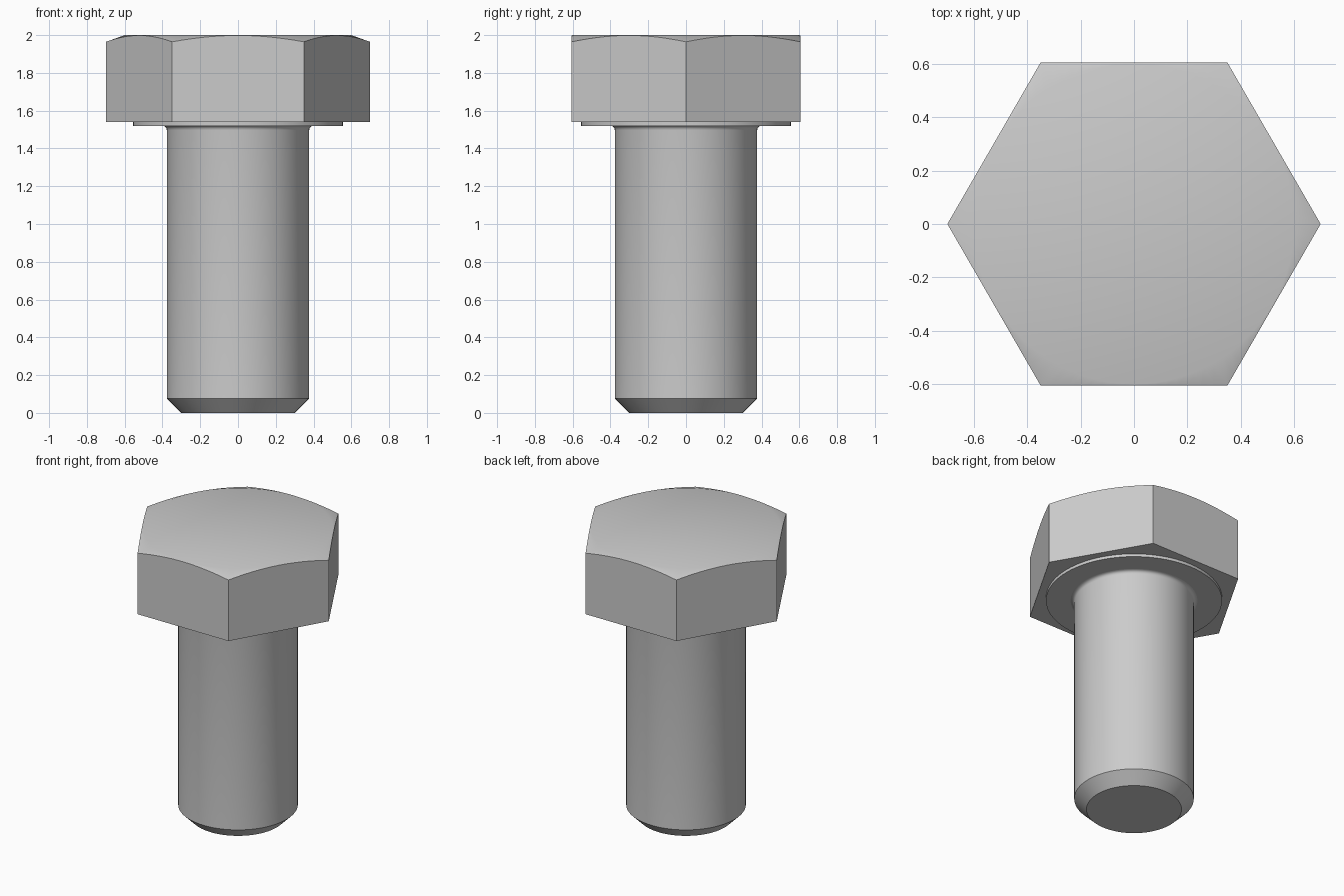
import bpy
import bmesh
from math import cos, pi, radians, sin

cube = bpy.data.objects.get("Cube")
if cube:
    bpy.data.objects.remove(cube, do_unlink=True)

STEPS = 96
APOTHEM = 0.605
FLAT_RADIUS = 0.6
CHAMFER_SLOPE = 0.36

steel = bpy.data.materials.new("steel_grey")
steel.use_nodes = True
colour = (0.6, 0.6, 0.6, 1)
steel.diffuse_color = colour
steel.node_tree.nodes["Principled BSDF"].inputs["Base Color"].default_value = colour


def hex_radius(angle):
    return APOTHEM / cos(angle % (pi / 3) - pi / 6)


def stacked_rings(name, rings):
    """Skin rings, each a function of angle giving (radius, z), and cap the ends."""
    bm = bmesh.new()
    angles = [2 * pi * i / STEPS for i in range(STEPS)]
    loops = []
    for ring in rings:
        loop = []
        for a in angles:
            r, z = ring(a)
            loop.append(bm.verts.new((r * cos(a), r * sin(a), z)))
        loops.append(loop)
    for low, high in zip(loops, loops[1:]):
        for i in range(STEPS):
            j = (i + 1) % STEPS
            bm.faces.new((low[i], low[j], high[j], high[i]))
    bm.faces.new(loops[0][::-1])
    bm.faces.new(loops[-1])
    mesh = bpy.data.meshes.new(name)
    bm.to_mesh(mesh)
    bm.free()
    mesh.materials.append(steel)
    obj = bpy.data.objects.new(name, mesh)
    bpy.context.collection.objects.link(obj)
    bpy.ops.object.select_all(action="DESELECT")
    obj.select_set(True)
    bpy.context.view_layer.objects.active = obj
    bpy.ops.object.shade_smooth_by_angle(angle=radians(30))
    return obj


def lathe(name, profile):
    return stacked_rings(name, [lambda a, p=p: p for p in profile])


# Hexagonal head with a conical chamfer that curves across each flat
def chamfer_edge(angle):
    r = hex_radius(angle)
    return r, 2 - (r - FLAT_RADIUS) * CHAMFER_SLOPE


stacked_rings("hex_head", [
    lambda a: (hex_radius(a), 1.54),
    chamfer_edge,
    lambda a: (FLAT_RADIUS, 2),
])

# Raised bearing face under the head
lathe("washer_face", [(0.555, 1.52), (0.555, 1.54)])

# Shank with a chamfered tip and a small fillet below the head
fillet = [(0.4 - 0.023 * cos(t), 1.497 + 0.023 * sin(t))
          for t in (pi / 8 * i for i in range(5))]
lathe("shank", [(0.3, 0), (0.377, 0.077)] + fillet)
